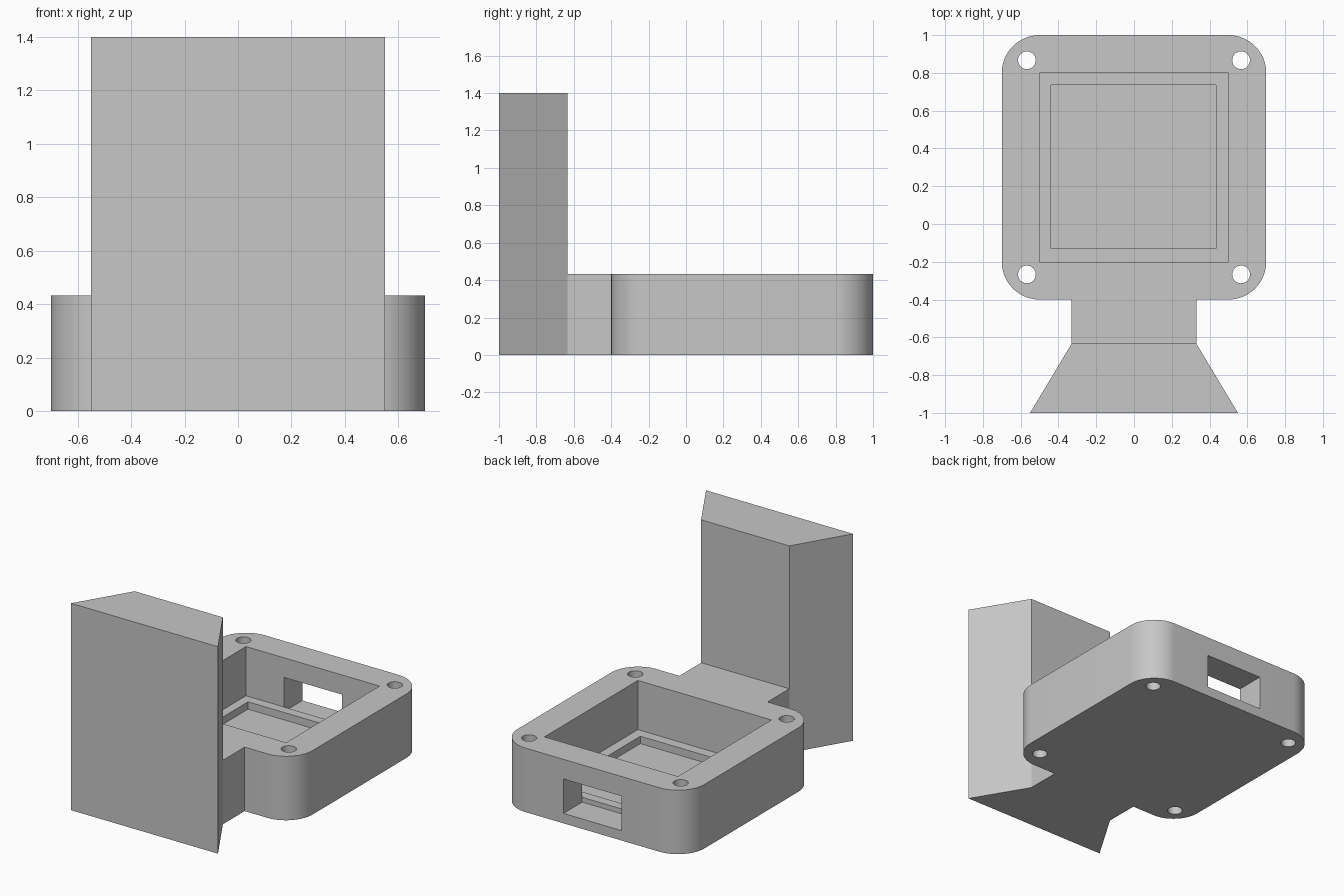
import bpy
import bmesh
from math import cos, sin, pi, radians

cube = bpy.data.objects.get("Cube")
if cube:
    bpy.data.objects.remove(cube, do_unlink=True)

grey = bpy.data.materials.new("plain grey")
grey.use_nodes = True
GREY = (0.57, 0.57, 0.57, 1)
grey.diffuse_color = GREY
grey.node_tree.nodes["Principled BSDF"].inputs["Base Color"].default_value = GREY


def prism(name, outline, z0, z1):
    """Extrude a counter-clockwise outline from z0 up to z1."""
    bm = bmesh.new()
    base = bm.faces.new([bm.verts.new((x, y, z0)) for x, y in outline])
    top = bmesh.ops.extrude_face_region(bm, geom=[base])["geom"]
    bmesh.ops.translate(bm, vec=(0, 0, z1 - z0),
                        verts=[v for v in top if isinstance(v, bmesh.types.BMVert)])
    bmesh.ops.recalc_face_normals(bm, faces=bm.faces)
    mesh = bpy.data.meshes.new(name)
    bm.to_mesh(mesh)
    bm.free()
    mesh.materials.append(grey)
    obj = bpy.data.objects.new(name, mesh)
    bpy.context.collection.objects.link(obj)
    return obj


def rect(x0, x1, y0, y1):
    return [(x0, y0), (x1, y0), (x1, y1), (x0, y1)]


def arc(cx, cy, r, start, sweep, steps):
    return [(cx + r * cos(start + sweep * i / steps),
             cy + r * sin(start + sweep * i / steps)) for i in range(steps + 1)]


def combine(target, tool, operation):
    mod = target.modifiers.new(tool.name, "BOOLEAN")
    mod.operation = operation
    mod.solver = "EXACT"
    mod.object = tool
    bpy.context.view_layer.objects.active = target
    bpy.ops.object.modifier_apply(modifier=mod.name)
    bpy.data.objects.remove(tool, do_unlink=True)


HEIGHT, R = 0.433, 0.2
MID_Y = 0.3

# Rounded case
corners = [(1, 1), (-1, 1), (-1, -1), (1, -1)]
outline = []
for i, (sx, sy) in enumerate(corners):
    outline += arc(sx * 0.5, MID_Y + sy * 0.5, R, i * pi / 2, pi / 2, 16)
    # Neck grows out of the front edge
    if (sx, sy) == (-1, -1):
        outline += [(-0.33, -0.4), (-0.33, -0.7), (0.33, -0.7), (0.33, -0.4)]
case = prism("case_with_upright", outline, 0, HEIGHT)

# Tall flared upright at the front
upright = prism("upright", [(-0.55, -1), (0.55, -1), (0.33, -0.633), (-0.33, -0.633)], 0, 1.4)
combine(case, upright, "UNION")

# Open cavity, recess in its floor, and port through the back wall
combine(case, prism("cavity", rect(-0.5, 0.5, -0.2, 0.8), 0.1, 0.6), "DIFFERENCE")
combine(case, prism("recess", rect(-0.44, 0.433, -0.13, 0.735), 0.05, 0.2), "DIFFERENCE")
combine(case, prism("port", rect(-0.217, 0.217, 0.8, 1.1), 0.067, 0.3), "DIFFERENCE")

# Screw holes in the four corners
for sx, sy in corners:
    circle = arc(sx * 0.567, MID_Y + sy * 0.567, 0.047, 0, 2 * pi, 32)[:-1]
    combine(case, prism("screw_hole", circle, -0.1, 0.6), "DIFFERENCE")

bpy.ops.object.select_all(action="DESELECT")
case.select_set(True)
bpy.context.view_layer.objects.active = case
bpy.ops.object.shade_smooth_by_angle(angle=radians(30))
